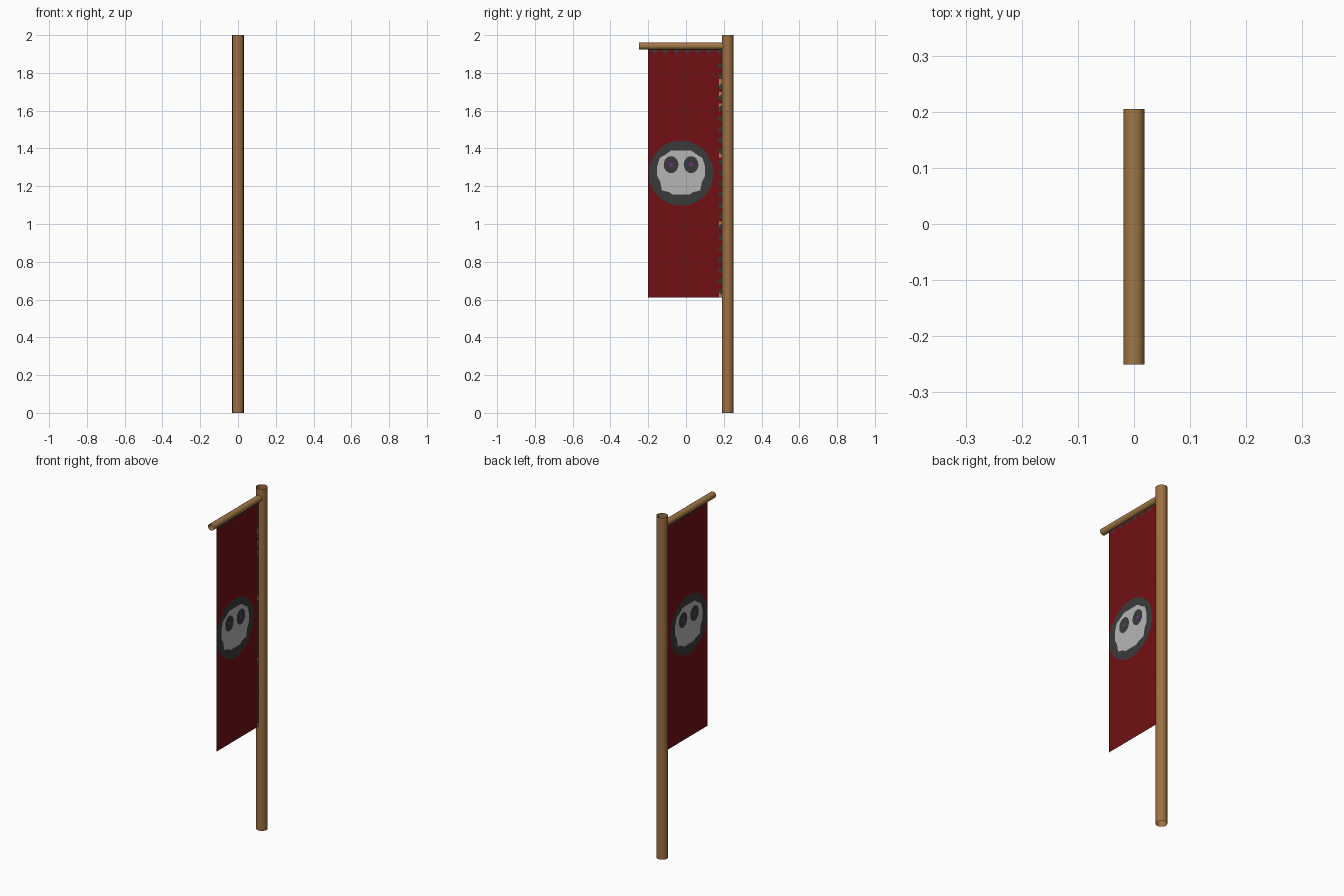
import bpy
import math
from mathutils import Vector
from mathutils.geometry import delaunay_2d_cdt

if "Cube" in bpy.data.objects:
    bpy.data.objects.remove(bpy.data.objects["Cube"])


def material(name, rgb):
    m = bpy.data.materials.new(name)
    m.diffuse_color = (*rgb, 1.0)
    m.use_nodes = True
    m.node_tree.nodes["Principled BSDF"].inputs["Base Color"].default_value = m.diffuse_color
    return m


POLE_WOOD = material("pole wood", (0.34, 0.165, 0.055))
BAR_WOOD = material("bar wood", (0.35, 0.185, 0.06))
RED = material("red cloth", (0.165, 0.005, 0.006))
DARK = material("dark grey", (0.042, 0.042, 0.042))
PALE = material("pale grey", (0.46, 0.46, 0.46))
PURPLE = material("purple", (0.156, 0.032, 0.22))
TAN = material("tan trim", (0.42, 0.22, 0.08))


def tube(name, radius, length, location, rotation, mat):
    """Open-ended round rod."""
    bpy.ops.mesh.primitive_cylinder_add(
        vertices=16, radius=radius, depth=length, end_fill_type='NOTHING',
        location=location, rotation=rotation)
    ob = bpy.context.object
    ob.name = name
    ob.data.materials.append(mat)
    bpy.ops.object.shade_smooth_by_angle()


# Upright pole and the crossbar running into it
tube("pole", 0.0305, 2.0, (0, 0.22, 1.0), (0, 0, 0), POLE_WOOD)
tube("crossbar", 0.019, 0.455, (0, -0.0225, 1.942), (math.pi / 2, 0, 0), BAR_WOOD)


# Outlines on the cloth, as (y, z) loops
def ellipse(cy, cz, ry, rz, n):
    return [(cy + ry * math.cos(2 * math.pi * i / n),
             cz + rz * math.sin(2 * math.pi * i / n)) for i in range(n)]


def rect(y0, y1, z0, z1):
    return [(y0, z0), (y1, z0), (y1, z1), (y0, z1)]


LEFT, RIGHT, BOTTOM, TOP = -0.2, 0.2, 0.61, 1.935
CY, CZ = -0.026, 1.269

# Each region is (outline, material slot); later regions lie over earlier ones
regions = [(rect(LEFT, RIGHT, BOTTOM, TOP), 0)]

# Trim: tan patches and dark teeth along the pole side, dark teeth at the top
for z in (1.75, 1.68, 1.62, 1.37, 0.995, 0.63):
    regions.append((rect(0.174, RIGHT, z - 0.018, z + 0.018), 4))
for i in range(22):
    z = 1.84 - 0.057 * i
    regions.append(([(RIGHT, z - 0.025), (RIGHT, z + 0.025), (0.165, z)], 1))
for i in range(7):
    y = -0.164 + 0.057 * i
    regions.append(([(y - 0.025, TOP), (min(y + 0.025, RIGHT), TOP), (y, 1.895)], 1))

# Emblem: dark disc, pale face, dark eye sockets, purple pupils
regions.append((ellipse(CY, CZ, 0.172, 0.172, 40), 1))
half = [(0.055, 1.388), (0.085, 1.366), (0.113, 1.350), (0.127, 1.305),
        (0.127, 1.255), (0.110, 1.222), (0.102, 1.178), (0.062, 1.168), (0.045, 1.155)]
face = [(CY + d, z) for d, z in half] + [(CY - d, z) for d, z in reversed(half)]
regions.append((face, 2))
for side in (-1, 1):
    ey = CY + side * 0.053
    regions.append((ellipse(ey, 1.314, 0.039, 0.045, 16), 1))
    regions.append((ellipse(ey, 1.314, 0.011, 0.011, 8), 3))


def inside(p, loop):
    hit = False
    for (ay, az), (by, bz) in zip(loop, loop[1:] + loop[:1]):
        if (az > p[1]) != (bz > p[1]) and p[0] < (by - ay) * (p[1] - az) / (bz - az) + ay:
            hit = not hit
    return hit


# Banner cloth: one flat sheet cut along every outline
points, edges = [], []
for loop, _ in regions:
    start, n = len(points), len(loop)
    points += [Vector(p) for p in loop]
    edges += [(start + i, start + (i + 1) % n) for i in range(n)]
cut = delaunay_2d_cdt(points, edges, [], 0, 1e-5)
verts, tris = cut[0], cut[2]

mesh = bpy.data.meshes.new("banner_cloth")
mesh.from_pydata([(0, v[0], v[1]) for v in verts], [], [list(t) for t in tris])
for m in (RED, DARK, PALE, PURPLE, TAN):
    mesh.materials.append(m)
for poly in mesh.polygons:
    c = (poly.center.y, poly.center.z)
    for loop, slot in regions:
        if inside(c, loop):
            poly.material_index = slot
mesh.update()
banner = bpy.data.objects.new("banner_cloth", mesh)
bpy.context.collection.objects.link(banner)
